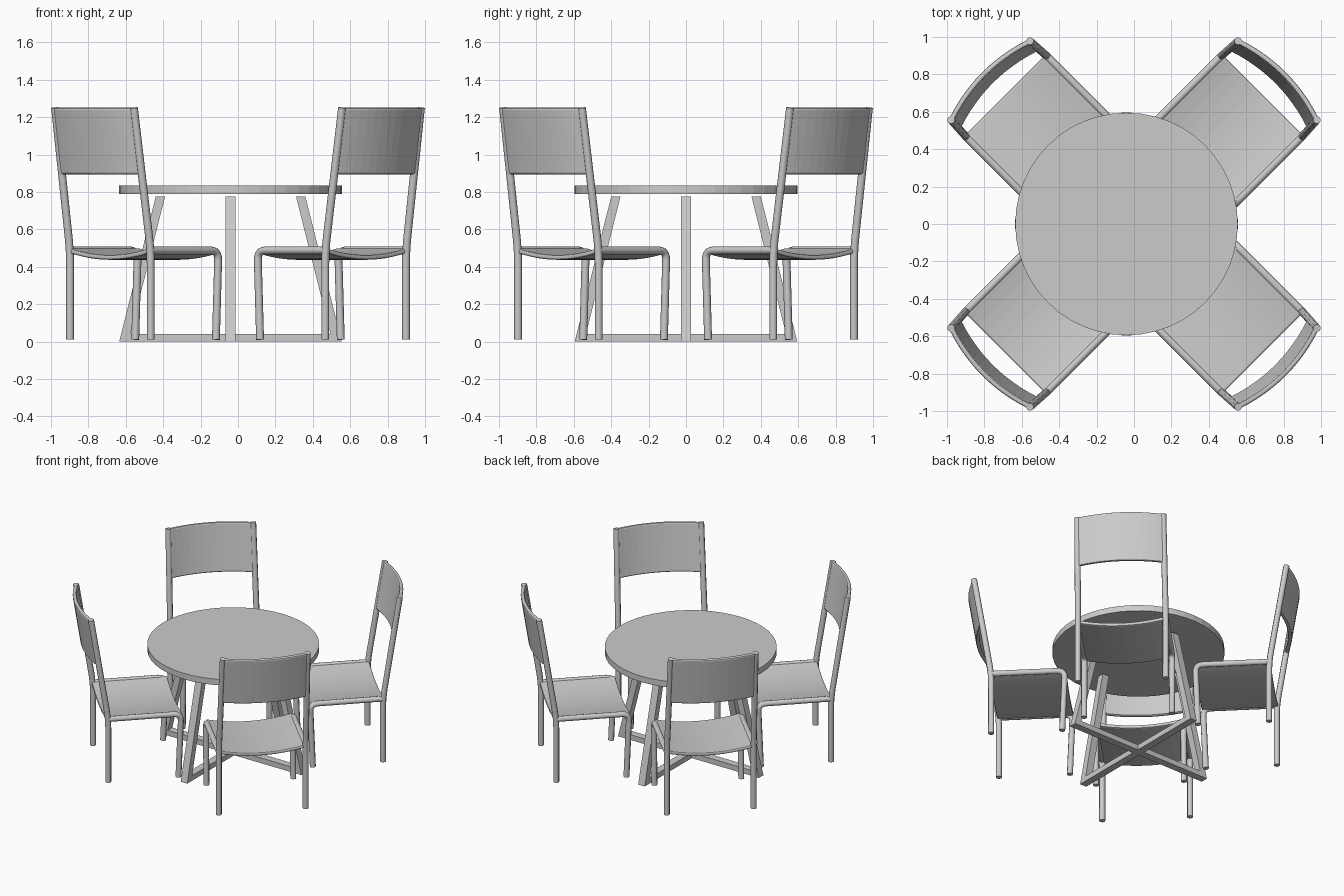
import bpy, bmesh, math
from mathutils import Matrix, Vector

if "Cube" in bpy.data.objects:
    bpy.data.objects.remove(bpy.data.objects["Cube"], do_unlink=True)

# One plain grey finish
grey = bpy.data.materials.new("plain_grey")
grey.use_nodes = True
colour = (0.6, 0.6, 0.6, 1)
grey.diffuse_color = colour
grey.node_tree.nodes["Principled BSDF"].inputs["Base Color"].default_value = colour


def add_mesh(name, bm):
    bmesh.ops.recalc_face_normals(bm, faces=bm.faces)
    mesh = bpy.data.meshes.new(name)
    bm.to_mesh(mesh)
    bm.free()
    mesh.materials.append(grey)
    obj = bpy.data.objects.new(name, mesh)
    bpy.context.collection.objects.link(obj)
    return obj


def select_only(obj):
    bpy.ops.object.select_all(action='DESELECT')
    obj.select_set(True)
    bpy.context.view_layer.objects.active = obj


def prism(name, profile, width):
    """Extrude an x-z profile along y, centred."""
    bm = bmesh.new()
    face = bm.faces.new([bm.verts.new((x, -width / 2, z)) for x, z in profile])
    out = bmesh.ops.extrude_face_region(bm, geom=[face])
    moved = [v for v in out["geom"] if isinstance(v, bmesh.types.BMVert)]
    bmesh.ops.translate(bm, verts=moved, vec=(0, width, 0))
    return add_mesh(name, bm)


def rounded_path(points, radius, steps=5):
    """Replace each inner corner with a quadratic bend."""
    pts = [Vector(p) for p in points]
    path = [pts[0]]
    for a, b, c in zip(pts, pts[1:], pts[2:]):
        start = b + (a - b).normalized() * radius
        end = b + (c - b).normalized() * radius
        for i in range(steps + 1):
            t = i / steps
            path.append(start * (1 - t) ** 2 + b * 2 * t * (1 - t) + end * t ** 2)
    return path + [pts[-1]]


def tube(name, points, radius, bend):
    curve = bpy.data.curves.new(name, 'CURVE')
    curve.dimensions = '3D'
    curve.bevel_depth = radius
    curve.bevel_resolution = 2
    curve.use_fill_caps = True
    path = rounded_path(points, bend)
    spline = curve.splines.new('POLY')
    spline.points.add(len(path) - 1)
    for point, co in zip(spline.points, path):
        point.co = (*co, 1)
    curve.materials.append(grey)
    obj = bpy.data.objects.new(name, curve)
    bpy.context.collection.objects.link(obj)
    select_only(obj)
    bpy.ops.object.convert(target='MESH')
    obj = bpy.context.object
    bpy.ops.object.shade_smooth_by_angle(angle=math.radians(50))
    return obj


def panel(name, surface, thickness, across=12):
    """Thin bent sheet; surface maps s in -1..1 and t in 0..1 to a point."""
    bm = bmesh.new()
    rows = [[bm.verts.new(surface(2 * i / across - 1, t)) for i in range(across + 1)]
            for t in (0, 1)]
    for i in range(across):
        bm.faces.new((rows[0][i], rows[0][i + 1], rows[1][i + 1], rows[1][i]))
    obj = add_mesh(name, bm)
    solid = obj.modifiers.new("thickness", 'SOLIDIFY')
    solid.thickness = thickness
    solid.offset = 0
    bevel = obj.modifiers.new("soft_edges", 'BEVEL')
    bevel.width = thickness * 0.35
    bevel.segments = 2
    bevel.limit_method = 'ANGLE'
    bevel.angle_limit = math.radians(50)
    return obj


# Table
TABLE_X = -0.04
bm = bmesh.new()
bmesh.ops.create_cone(bm, cap_ends=True, segments=48, radius1=0.595, radius2=0.595,
                      depth=0.045, matrix=Matrix.Translation((TABLE_X, 0, 0.812)))
add_mesh("table_top", bm)
for i, side in enumerate(("left", "back", "right", "front")):
    leg = prism("table_leg_" + side,
                [(0.595, 0), (0.545, 0), (0.35, 0.775), (0.40, 0.775)], 0.055)
    leg.location.x = TABLE_X
    leg.rotation_euler.z = i * math.pi / 2
for i, name in enumerate(("base_bar_across", "base_bar_along")):
    bar = prism(name, [(-0.59, 0), (0.59, 0), (0.58, 0.04), (-0.58, 0.04)], 0.055)
    bar.location.x = TABLE_X
    bar.rotation_euler.z = i * math.pi / 2

# Chair parts, with +y pointing away from the table
R = 0.021
SEAT_Z = 0.487


def post_y(z):
    return 0.965 + 0.12 * (z - SEAT_Z) / (1.25 - SEAT_Z)


parts = []
for side, s in (("left", 1), ("right", -1)):
    parts.append(tube("front_leg_and_rail_" + side,
                      [(s * 0.305, 0.472, 0.01), (s * 0.305, 0.453, SEAT_Z),
                       (s * 0.305, 0.965, SEAT_Z)], R, 0.055))
    parts.append(tube("back_post_" + side,
                      [(s * 0.305, 0.965, 0.01), (s * 0.305, 0.965, SEAT_Z),
                       (s * 0.298, post_y(1.25), 1.25)], R, 0.08))


def seat_surface(s, t):
    return (0.305 * s, 0.445 + 0.53 * t, SEAT_Z - 0.037 * (1 - s * s))


def back_surface(s, t):
    z = 0.895 + 0.355 * t
    return (0.297 * s, post_y(z) + 0.05 * (1 - s * s), z)


parts.append(panel("seat", seat_surface, 0.026))
parts.append(panel("backrest", back_surface, 0.028))

# Four chairs around the table, sharing the part meshes
corners = ("back_left", "back_right", "front_right", "front_left")
for i, corner in enumerate(corners):
    angle = math.radians(-45 + 90 * i)
    for part in parts:
        obj = part if i == 0 else part.copy()
        if i:
            bpy.context.collection.objects.link(obj)
            obj.name = part.name.replace(corners[0], corner)
        else:
            obj.name = corner + "_chair_" + part.name
        obj.rotation_euler.z = angle
